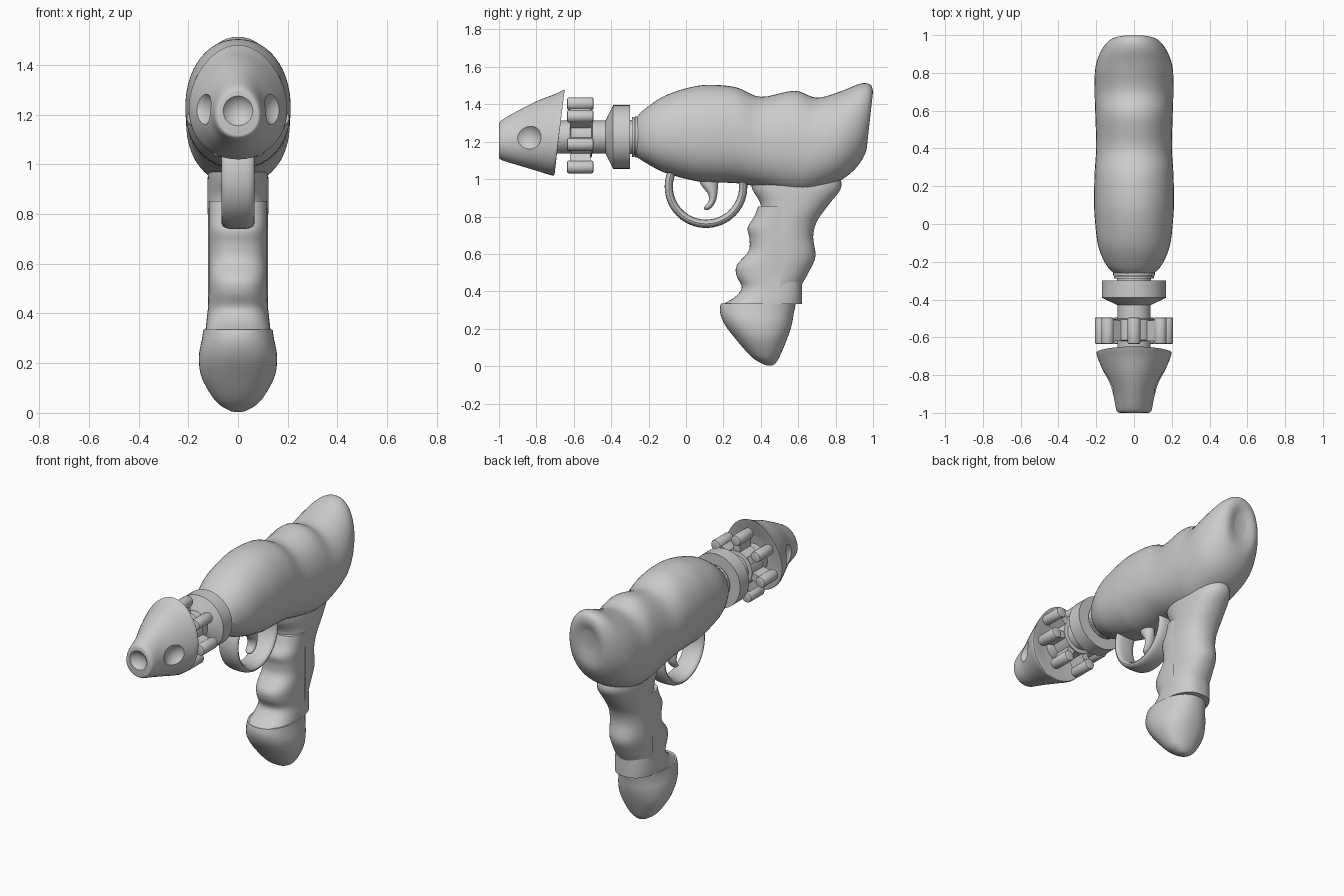
import bpy, bmesh, math
from mathutils import Vector, Matrix

if "Cube" in bpy.data.objects:
    bpy.data.objects.remove(bpy.data.objects["Cube"])

AXIS_Z = 1.225  # height of the barrel axis

grey = bpy.data.materials.new("plain_grey")
grey.use_nodes = True
grey.diffuse_color = (0.6, 0.6, 0.6, 1)
grey.node_tree.nodes["Principled BSDF"].inputs["Base Color"].default_value = (0.6, 0.6, 0.6, 1)


def finish(name, bm, smooth=35):
    """Turn a bmesh into a smooth shaded object."""
    bmesh.ops.recalc_face_normals(bm, faces=bm.faces)
    mesh = bpy.data.meshes.new(name)
    bm.to_mesh(mesh)
    bm.free()
    mesh.materials.append(grey)
    ob = bpy.data.objects.new(name, mesh)
    bpy.context.collection.objects.link(ob)
    shade(ob, smooth)
    return ob


def shade(ob, angle=35):
    bpy.ops.object.select_all(action="DESELECT")
    ob.select_set(True)
    bpy.context.view_layer.objects.active = ob
    bpy.ops.object.shade_smooth_by_angle(angle=math.radians(angle))


def spline(rows, steps):
    """Catmull-Rom interpolation through rows of numbers."""
    out = []
    for i in range(len(rows) - 1):
        a, b, c, d = (rows[min(max(i + k, 0), len(rows) - 1)] for k in (-1, 0, 1, 2))
        for s in range(steps):
            t = s / steps
            out.append([q + 0.5 * t * (r - p + t * (2*p - 5*q + 4*r - w + t * (3*(q - r) + w - p)))
                        for p, q, r, w in zip(a, b, c, d)])
    return out + [rows[-1]]


def loft(name, rows, power=2.0, taper=0.0, steps=5, seg=48):
    """Skin rings, each given by two opposite (y, z) points and a half width."""
    bm = bmesh.new()
    rings = []
    for y0, z0, y1, z1, hw in spline(rows, steps):
        ring = []
        for k in range(seg):
            a = math.tau * k / seg
            c, s = (math.copysign(abs(v) ** (2 / power), v) for v in (math.cos(a), math.sin(a)))
            f = (s + 1) / 2
            ring.append(bm.verts.new((hw * c * (1 - taper * s), y0 + (y1 - y0) * f, z0 + (z1 - z0) * f)))
        rings.append(ring)
    for r0, r1 in zip(rings, rings[1:]):
        for k in range(seg):
            j = (k + 1) % seg
            bm.faces.new((r0[k], r0[j], r1[j], r1[k]))
    bm.faces.new(rings[0])
    bm.faces.new(rings[-1])
    return finish(name, bm)


def lathe(name, profile):
    """Turned part around the barrel axis from (y, radius) pairs."""
    return loft(name, [(y, AXIS_Z - r, y, AXIS_Z + r, r) for y, r in profile], steps=1)


def cut(target, bm):
    """Subtract a bmesh shape and drop the cutter."""
    cutter = finish("cutter", bm)
    cutter.hide_render = True
    mod = target.modifiers.new("cut", "BOOLEAN")
    mod.operation, mod.solver, mod.object = "DIFFERENCE", "EXACT", cutter
    bpy.context.view_layer.objects.active = target
    bpy.ops.object.modifier_apply(modifier=mod.name)
    bpy.data.objects.remove(cutter)
    shade(target)


# Main body: bulging shell with a humped back
loft("body", [
    (-.265, 1.12, -.265, 1.33, .10), (-.22, 1.09, -.22, 1.375, .145),
    (-.115, 1.035, -.115, 1.445, .19), (.05, .99, .02, 1.49, .208),
    (.15, .983, .13, 1.504, .212), (.29, .976, .27, 1.49, .208),
    (.42, .95, .40, 1.44, .20), (.58, .917, .58, 1.472, .205),
    (.68, .93, .70, 1.435, .208), (.82, .99, .83, 1.47, .205),
    (.90, 1.05, .93, 1.51, .175), (.95, 1.12, .985, 1.505, .135),
    (.968, 1.18, .999, 1.46, .095), (.965, 1.27, .98, 1.40, .04)],
    power=2.15, taper=.05)

# Barrel with flared cup and collar
lathe("barrel", [(-.70, .088), (-.43, .088), (-.39, .17), (-.30, .17), (-.30, .09),
                 (-.288, .09), (-.288, .107), (-.276, .107), (-.276, .098),
                 (-.272, .098), (-.272, .11), (-.25, .11)])
lathe("prong_hub", [(-.62, .085), (-.615, .11), (-.505, .11), (-.50, .085)])

# Seven prongs around the barrel, each a rounded bar on a stem
for i in range(7):
    bm = bmesh.new()
    bmesh.ops.create_cone(bm, cap_ends=True, segments=20, radius1=.034, radius2=.034, depth=.14,
                          matrix=Matrix.Translation((0, 0, .178)) @ Matrix.Rotation(math.pi / 2, 4, "X"))
    rims = [e for e in bm.edges if abs(e.verts[0].co.y - e.verts[1].co.y) < .01]
    bmesh.ops.bevel(bm, geom=rims, offset=.008, segments=2, profile=.5, affect="EDGES")
    bmesh.ops.create_cube(bm, size=1, matrix=Matrix.Translation((0, 0, .125))
                          @ Matrix.Diagonal((.045, .11, .09, 1)))
    bm.transform(Matrix.Translation((0, -.565, AXIS_Z)) @ Matrix.Rotation(math.tau * i / 7, 4, "Y"))
    finish(f"prong_{i + 1}", bm)

# Nose: blunt cone with a swept rim
nose = loft("nose", [
    (-1.0, 1.125, -1.0, 1.285, .07), (-.988, 1.103, -.985, 1.315, .092),
    (-.90, 1.075, -.89, 1.37, .112), (-.80, 1.045, -.79, 1.42, .155),
    (-.735, 1.025, -.70, 1.455, .187), (-.712, 1.02, -.655, 1.476, .196),
    (-.702, 1.03, -.652, 1.468, .187), (-.70, 1.10, -.685, 1.36, .11)],
    taper=.12, steps=6)

# Dimples at the tip and on both sides of the nose
for centre, radius in (((0, -1.045, 1.215), .075), ((.183, -.857, 1.225), .085), ((-.183, -.857, 1.225), .085)):
    bm = bmesh.new()
    bmesh.ops.create_uvsphere(bm, u_segments=32, v_segments=20, radius=radius,
                              matrix=Matrix.Translation(centre))
    cut(nose, bm)

# Trigger guard: broad flattened loop
bm = bmesh.new()
loops = []
for i in range(64):
    a = math.tau * i / 64
    ring = []
    for k in range(20):
        b = math.tau * k / 20
        r = .199 + .022 * math.cos(b)
        x = .066 * math.copysign(abs(math.sin(b)) ** .7, math.sin(b))
        ring.append(bm.verts.new((x, .107 + r * math.cos(a), .96 + r * math.sin(a))))
    loops.append(ring)
for i in range(64):
    r0, r1 = loops[i], loops[(i + 1) % 64]
    for k in range(20):
        j = (k + 1) % 20
        bm.faces.new((r0[k], r0[j], r1[j], r1[k]))
finish("trigger_guard", bm)

# Trigger: hooked finger
loft("trigger", [(.06, 1.02, .18, 1.02, .035), (.08, .97, .172, .975, .035),
                 (.118, .92, .168, .925, .033), (.12, .88, .158, .88, .03),
                 (.097, .85, .137, .848, .025), (.10, .836, .115, .834, .01)], seg=24)

# Handle with a swollen foot
handle = loft("handle", [
    (.34, 1.02, .82, 1.02, .11), (.355, .945, .828, .95, .122),
    (.40, .86, .76, .86, .123), (.38, .76, .70, .773, .121),
    (.36, .69, .68, .69, .121), (.33, .60, .692, .587, .121),
    (.29, .50, .655, .50, .122), (.23, .41, .607, .41, .13),
    (.183, .32, .58, .30, .143), (.20, .235, .565, .22, .157),
    (.27, .14, .54, .144, .146), (.35, .05, .50, .05, .092),
    (.41, .012, .475, .012, .04), (.44, .003, .455, .003, .01)], power=2.2)

# Recess in the front of the handle
bm = bmesh.new()
bmesh.ops.create_cube(bm, size=1, matrix=Matrix.Translation((0, .2525, .5925))
                      @ Matrix.Diagonal((.6, .505, .515, 1)))
cut(handle, bm)

# Finger grip set into the recess
fronts = [(.385, .853), (.365, .80), (.33, .74), (.34, .677), (.333, .613),
          (.272, .54), (.27, .485), (.298, .42), (.262, .37), (.20, .333)]
loft("finger_grip", [(y, z, .62, z, .118 + .012 * max(0, (.45 - z) / .11)) for y, z in fronts], power=2.5)
